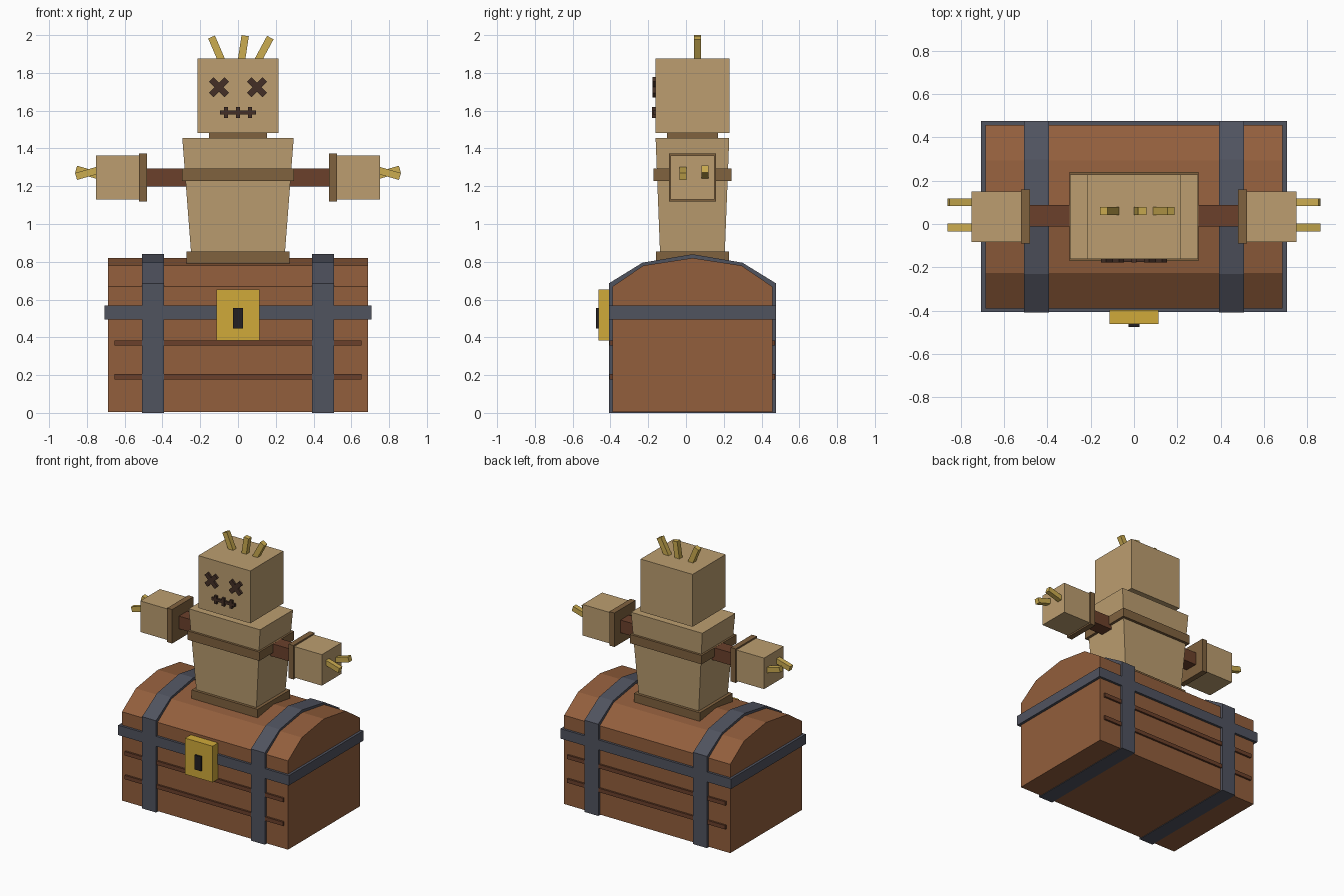
import bpy, bmesh
from math import radians, atan2, hypot

if "Cube" in bpy.data.objects:
    bpy.data.objects.remove(bpy.data.objects["Cube"])

CY = 0.034  # shared depth centre of chest and scarecrow


def mat(name, hexcode):
    def lin(c):
        return c / 12.92 if c <= 0.04045 else ((c + 0.055) / 1.055) ** 2.4
    m = bpy.data.materials.new(name)
    m.diffuse_color = [lin(int(hexcode[i:i + 2], 16) / 255) for i in (0, 2, 4)] + [1]
    m.use_nodes = True
    m.node_tree.nodes["Principled BSDF"].inputs["Base Color"].default_value = m.diffuse_color
    return m


WOOD = mat("wood", "925E3C")
DARK_WOOD = mat("dark_wood", "6B402B")
IRON = mat("iron", "50535F")
GOLD = mat("gold", "D0AA3A")
BLACK = mat("black", "221F22")
BURLAP = mat("burlap", "BC9E70")
TRIM = mat("trim", "80623F")
STITCH = mat("stitch", "432F26")
STRAW = mat("straw", "CBAC50")


def finish(name, bm, material):
    bmesh.ops.recalc_face_normals(bm, faces=bm.faces)
    me = bpy.data.meshes.new(name)
    bm.to_mesh(me)
    bm.free()
    me.materials.append(material)
    ob = bpy.data.objects.new(name, me)
    bpy.context.collection.objects.link(ob)
    return ob


def box(name, center, size, material, tilt=0, taper=(1, 1)):
    """Box centred at a point; tilt turns it about y, taper scales its bottom."""
    bm = bmesh.new()
    bmesh.ops.create_cube(bm, size=1)
    for v in bm.verts:
        if v.co.z < 0:
            v.co.x *= taper[0]
            v.co.y *= taper[1]
        v.co.x *= size[0]
        v.co.y *= size[1]
        v.co.z *= size[2]
    ob = finish(name, bm, material)
    ob.location = center
    ob.rotation_euler.y = radians(tilt)
    return ob


def prism(name, profile, x, width, material):
    """Extrude a y-z profile along x, centred on x."""
    bm = bmesh.new()
    face = bm.faces.new([bm.verts.new((x - width / 2, CY + y, z)) for y, z in profile])
    ext = bmesh.ops.extrude_face_region(bm, geom=[face])
    verts = [g for g in ext["geom"] if isinstance(g, bmesh.types.BMVert)]
    bmesh.ops.translate(bm, verts=verts, vec=(width, 0, 0))
    return finish(name, bm, material)


def arch(half, base, eave, knee, knee_z, top):
    return [(-half, base), (half, base), (half, eave), (knee, knee_z),
            (0, top), (-knee, knee_z), (-half, eave)]


# Chest body and faceted lid
box("chest_body", (0, CY, 0.267), (1.374, 0.848, 0.526), WOOD)
prism("chest_lid", arch(0.424, 0.53, 0.668, 0.26, 0.78, 0.82), 0, 1.374, WOOD)

# Iron straps and rim
for side, s in (("left", -1), ("right", 1)):
    prism(f"strap_{side}", arch(0.442, 0, 0.686, 0.265, 0.795, 0.84), s * 0.45, 0.115, IRON)
box("iron_rim", (0, CY, 0.532), (1.412, 0.883, 0.074), IRON)

# Plank seams on front and back
for side, s in (("front", -1), ("back", 1)):
    for i, z in enumerate((0.192, 0.37)):
        box(f"plank_seam_{side}_{i}", (0, CY + s * 0.426, z), (1.31, 0.024, 0.029), DARK_WOOD)

# Lock
box("lock_plate", (0, -0.43, 0.517), (0.228, 0.066, 0.27), GOLD)
box("keyhole", (0, -0.465, 0.5), (0.052, 0.022, 0.108), BLACK)

# Torso, waist trim, belt and neck
box("waist_trim", (0, CY, 0.822), (0.546, 0.386, 0.064), TRIM)
box("torso", (0, CY, 1.128), (0.59, 0.39, 0.656), BURLAP, taper=(0.83, 0.87))
box("belt", (0, CY, 1.261), (0.594, 0.412, 0.066), TRIM)
box("neck", (0, CY, 1.469), (0.306, 0.27, 0.05), TRIM)
box("head", (0, CY, 1.679), (0.43, 0.391, 0.392), BURLAP)

# Arm beam, cuffs, hands and hand straw
box("arm_beam", (0, CY + 0.004, 1.246), (1.0, 0.098, 0.095), DARK_WOOD)
for side, s in (("left", -1), ("right", 1)):
    box(f"cuff_{side}", (s * 0.502, CY, 1.246), (0.042, 0.25, 0.254), TRIM)
    box(f"hand_{side}", (s * 0.636, CY, 1.246), (0.23, 0.232, 0.232), BURLAP)
    for part, y, t in (("front", -0.016, 16), ("back", 0.1, -16)):
        box(f"hand_straw_{side}_{part}", (s * 0.79, y, 1.271), (0.14, 0.036, 0.038), STRAW, tilt=s * t)

# Stitched face
for side, s in (("left", -1), ("right", 1)):
    for t in (-45, 45):
        box(f"eye_{side}_{t}", (s * 0.1, -0.166, 1.724), (0.117, 0.024, 0.033), STITCH, tilt=t)
box("mouth", (0, -0.164, 1.59), (0.192, 0.024, 0.021), STITCH)
for i in range(3):
    box(f"mouth_stitch_{i}", ((i - 1) * 0.064, -0.166, 1.59), (0.021, 0.026, 0.06), STITCH)

# Straw hair
for i, (x0, x1, z1) in enumerate(((-0.08, -0.14, 1.99), (0.016, 0.038, 1.997), (0.097, 0.171, 1.987))):
    z0 = 1.85
    box(f"hair_straw_{i}", ((x0 + x1) / 2, 0.06, (z0 + z1) / 2),
        (0.039, 0.037, hypot(x1 - x0, z1 - z0)), STRAW,
        tilt=atan2(x1 - x0, z1 - z0) * 57.2958)
